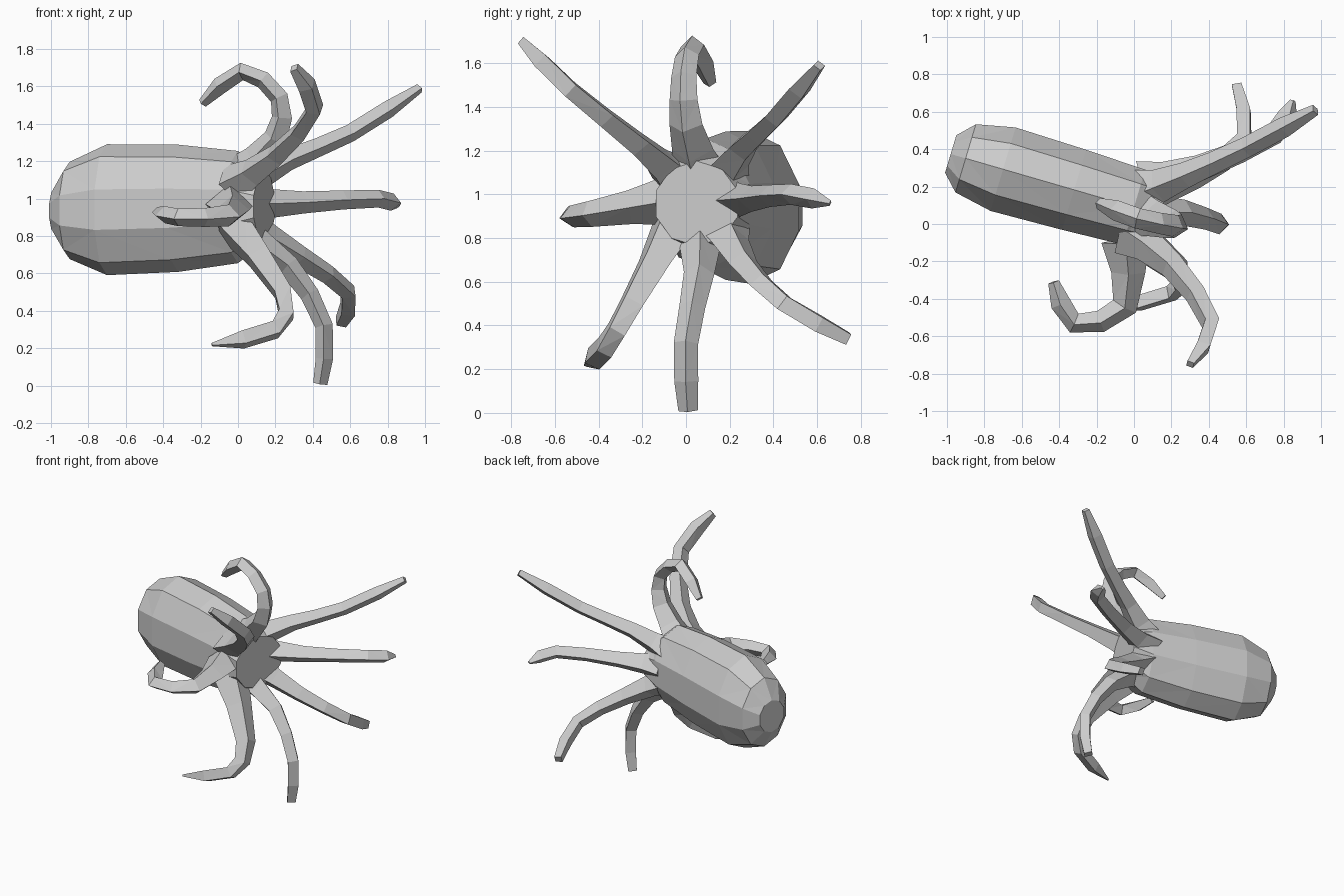
import bpy, bmesh, math
from mathutils import Vector

if "Cube" in bpy.data.objects:
    bpy.data.objects.remove(bpy.data.objects["Cube"])


def loft(name, pts, radii, sides, axis=None, phase=0.0):
    """Flat-faced tube through pts; each radius is (sideways, upright)."""
    bm = bmesh.new()
    rings, side = [], None
    for i, p in enumerate(pts):
        t = axis or pts[min(i + 1, len(pts) - 1)] - pts[max(i - 1, 0)]
        t = t.normalized()
        if side is None:
            side = Vector((0, 0, 1) if abs(t.z) < 0.8 else (1, 0, 0)).cross(t)
        side = (side - t * side.dot(t)).normalized()
        up = t.cross(side)
        ring = []
        for k in range(sides):
            a = phase + math.tau * k / sides
            ring.append(bm.verts.new(p + side * radii[i][0] * math.cos(a)
                                     + up * radii[i][1] * math.sin(a)))
        rings.append(ring)
    for a, b in zip(rings, rings[1:]):
        for k in range(sides):
            n = (k + 1) % sides
            bm.faces.new((a[k], a[n], b[n], b[k]))
    caps = [bm.faces.new(rings[0][::-1]), bm.faces.new(rings[-1])]
    bmesh.ops.recalc_face_normals(bm, faces=bm.faces)
    bmesh.ops.triangulate(bm, faces=[f for f in bm.faces if f not in caps])
    me = bpy.data.meshes.new(name)
    bm.to_mesh(me)
    bm.free()
    bpy.context.collection.objects.link(bpy.data.objects.new(name, me))


def smooth_path(pts):
    """Adds one rounded midpoint between neighbouring points."""
    out = [pts[0]]
    for i in range(len(pts) - 1):
        a, b = pts[i], pts[i + 1]
        before = pts[i - 1] if i else a
        after = pts[min(i + 2, len(pts) - 1)]
        out += [(a + b) * 9 / 16 - (before + after) / 16, b]
    return out


def arm(name, step, *points, tip=0.03):
    """Arm number step of eight around the mouth disc, tapering to its tip."""
    a = step * math.pi / 4
    dy, dz = 0.15 * math.cos(a), 0.15 * math.sin(a)
    root = Vector((0.3 * dy, 0.06 + dy, 0.97 + dz))
    pts = smooth_path([root] + [Vector(p) for p in points])
    last = len(pts) - 1
    radii = []
    for i in range(last + 1):
        f = i / last
        r = tip if i == last else 0.055 + 0.075 * (1 - f) ** 4
        radii.append((r, r * 0.85))
    loft(name, pts, radii, 4)


# Long sack-like body on a slanting axis, ending in the flat mouth disc
profile = [(-0.98, 0.11, 0.12), (-0.9, 0.2, 0.26), (-0.7, 0.245, 0.35),
           (-0.32, 0.235, 0.34), (0, 0.22, 0.3), (0.14, 0.205, 0.195)]
loft("body", [Vector((x, 0.09 - 0.29 * x, 0.955 + 0.02 * x)) for x, _, _ in profile],
     [(ry, rz) for _, ry, rz in profile], 10, Vector((1, -0.3, 0)), math.pi / 10)

# Eight arms, anticlockwise around the mouth
arm("back_arm", 0, (0.35, 0.3, 0.98), (0.75, 0.48, 1), (0.85, 0.66, 0.96), tip=0.015)
arm("upper_back_arm", 1, (0.27, 0.26, 1.21), (0.6, 0.41, 1.35), (0.97, 0.61, 1.59))
arm("top_curled_arm", 2, (0.2, 0, 1.32), (0.22, -0.01, 1.54), (0.02, 0.03, 1.68),
    (-0.19, 0.11, 1.51))
arm("upper_front_arm", 3, (0.2, -0.22, 1.23), (0.41, -0.53, 1.48), (0.3, -0.75, 1.7))
arm("front_curled_arm", 4, (-0.05, -0.44, 0.91), (-0.32, -0.53, 0.9), (-0.43, -0.31, 0.93))
arm("lower_front_arm", 5, (0.24, -0.25, 0.5), (0.2, -0.37, 0.3), (-0.14, -0.46, 0.22),
    tip=0.01)
arm("bottom_arm", 6, (0.27, 0.06, 0.64), (0.46, 0, 0.32), (0.44, 0.01, 0.01), tip=0.045)
arm("lower_back_arm", 7, (0.33, 0.26, 0.69), (0.59, 0.45, 0.5), (0.55, 0.74, 0.34), tip=0.04)
